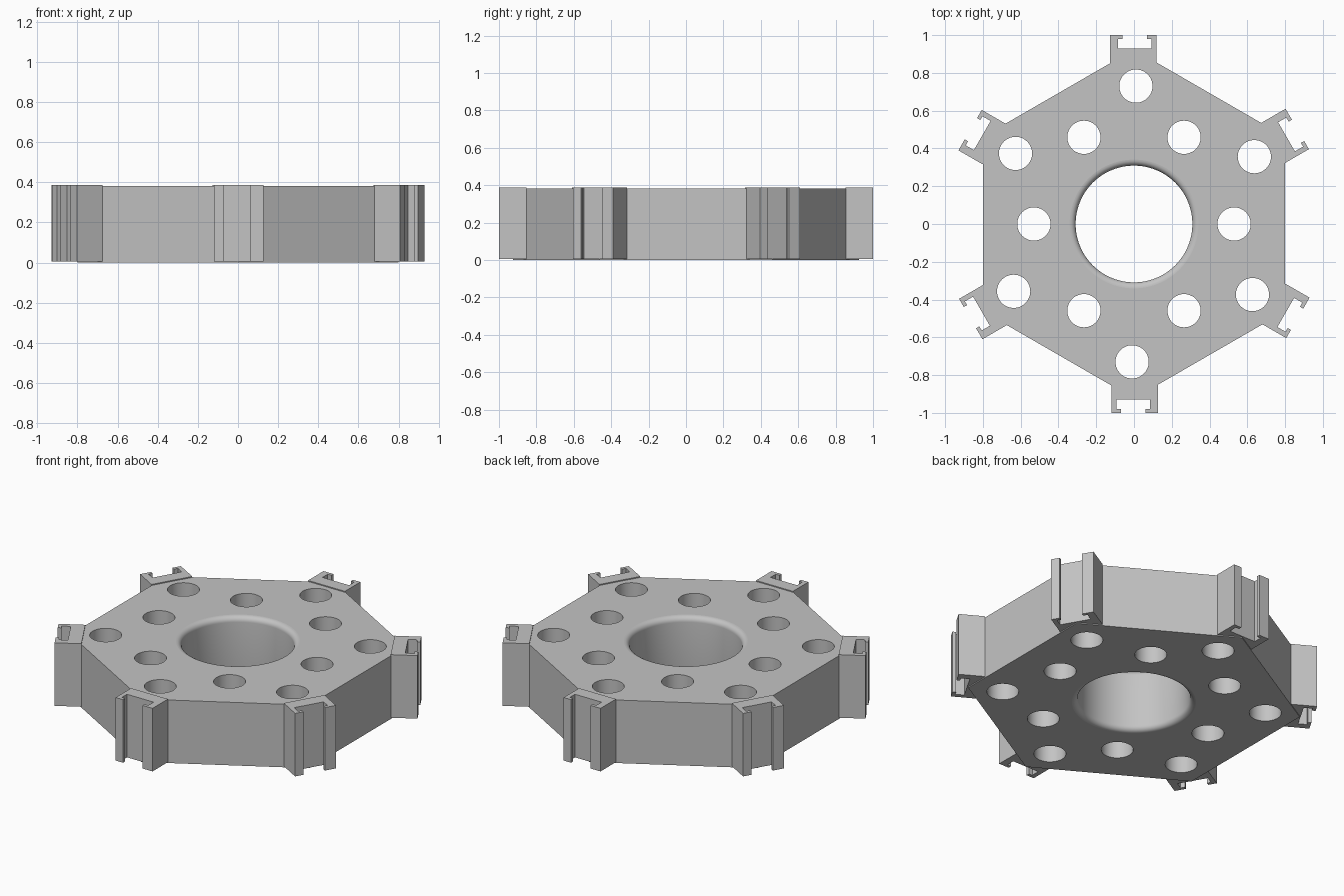
import bpy, bmesh, math
from mathutils import Matrix, Vector

if "Cube" in bpy.data.objects:
    bpy.data.objects.remove(bpy.data.objects["Cube"], do_unlink=True)

HEIGHT = 0.382
STEP = 0.006          # clamps sit slightly higher than the plate
HEX_RADIUS = 0.924

grey = bpy.data.materials.new("plain grey")
grey.use_nodes = True
colour = (0.55, 0.55, 0.55, 1)
grey.diffuse_color = colour
grey.node_tree.nodes["Principled BSDF"].inputs["Base Color"].default_value = colour


def make_object(name, bm):
    bmesh.ops.recalc_face_normals(bm, faces=bm.faces)
    mesh = bpy.data.meshes.new(name)
    bm.to_mesh(mesh)
    bm.free()
    mesh.materials.append(grey)
    obj = bpy.data.objects.new(name, mesh)
    bpy.context.collection.objects.link(obj)
    return obj


def prism(bm, outline, z0, z1):
    """Extrude a flat outline from z0 to z1."""
    face = bm.faces.new([bm.verts.new((x, y, z0)) for x, y in outline])
    top = bmesh.ops.extrude_face_region(bm, geom=[face])["geom"]
    bmesh.ops.translate(bm, vec=(0, 0, z1 - z0),
                        verts=[v for v in top if isinstance(v, bmesh.types.BMVert)])


def circle(radius, count, centre=(0, 0), start=0.0):
    return [(centre[0] + radius * math.cos(start + math.tau * i / count),
             centre[1] + radius * math.sin(start + math.tau * i / count))
            for i in range(count)]


# Hexagonal plate with corners on the y axis
bm = bmesh.new()
prism(bm, circle(HEX_RADIUS, 6, start=math.pi / 2), 0, HEIGHT)
plate = make_object("hexagonal_plate", bm)

# Bolt holes: inner ring between the corners, outer ring at the corners
bm = bmesh.new()
for i in range(6):
    turn = Matrix.Rotation(i * math.pi / 3, 2)
    for spot in (Vector((0.53, 0)), Vector((0.01, 0.73))):
        prism(bm, circle(0.088, 48, turn @ spot), -0.1, HEIGHT + 0.1)

# Central bore, rounded over at both rims
bore, fillet, steps = 0.309, 0.032, 7
arc = [math.pi / 2 * i / steps for i in range(steps + 1)]
lower = [(bore + fillet * (1 - math.sin(a)), fillet * (1 - math.cos(a))) for a in arc]
half = [(bore + fillet, -0.1)] + lower
profile = half + [(r, HEIGHT - z) for r, z in reversed(half)]
rings = [[bm.verts.new((x, y, z)) for x, y in circle(r, 96)] for r, z in profile]
for a, b in zip(rings, rings[1:]):
    for i in range(96):
        j = (i + 1) % 96
        bm.faces.new((a[i], a[j], b[j], b[i]))
bm.faces.new(rings[0])
bm.faces.new(rings[-1])
cutter = make_object("hole_cutter", bm)

# Cut the holes and keep the result as plain geometry
mod = plate.modifiers.new("holes", "BOOLEAN")
mod.operation = "DIFFERENCE"
mod.solver = "EXACT"
mod.object = cutter
bpy.context.view_layer.update()
graph = bpy.context.evaluated_depsgraph_get()
cut_mesh = bpy.data.meshes.new_from_object(plate.evaluated_get(graph))
plate.modifiers.clear()
plate.data = cut_mesh
bpy.data.objects.remove(cutter, do_unlink=True)

# Smooth hole walls, flat top and bottom
bpy.ops.object.select_all(action="DESELECT")
plate.select_set(True)
bpy.context.view_layer.objects.active = plate
bpy.ops.object.shade_smooth_by_angle(angle=math.radians(30))
for poly in plate.data.polygons:
    if abs(poly.normal.z) > 0.999:
        poly.use_smooth = False

# Slotted clamps with inward lips, one at each corner
clamp = [(-0.127, 0.852), (0.12, 0.852), (0.12, 1), (0.07, 1), (0.07, 0.98),
         (0.093, 0.98), (0.093, 0.93), (-0.085, 0.93), (-0.085, 0.98),
         (-0.06, 0.98), (-0.06, 1), (-0.127, 1)]
names = ["back", "back_right", "front_right", "front", "front_left", "back_left"]
for i, side in enumerate(names):
    turn = Matrix.Rotation(i * math.pi / 3, 2)
    bm = bmesh.new()
    prism(bm, [turn @ Vector(p) for p in clamp], STEP, HEIGHT + STEP)
    make_object(side + "_clamp", bm)
